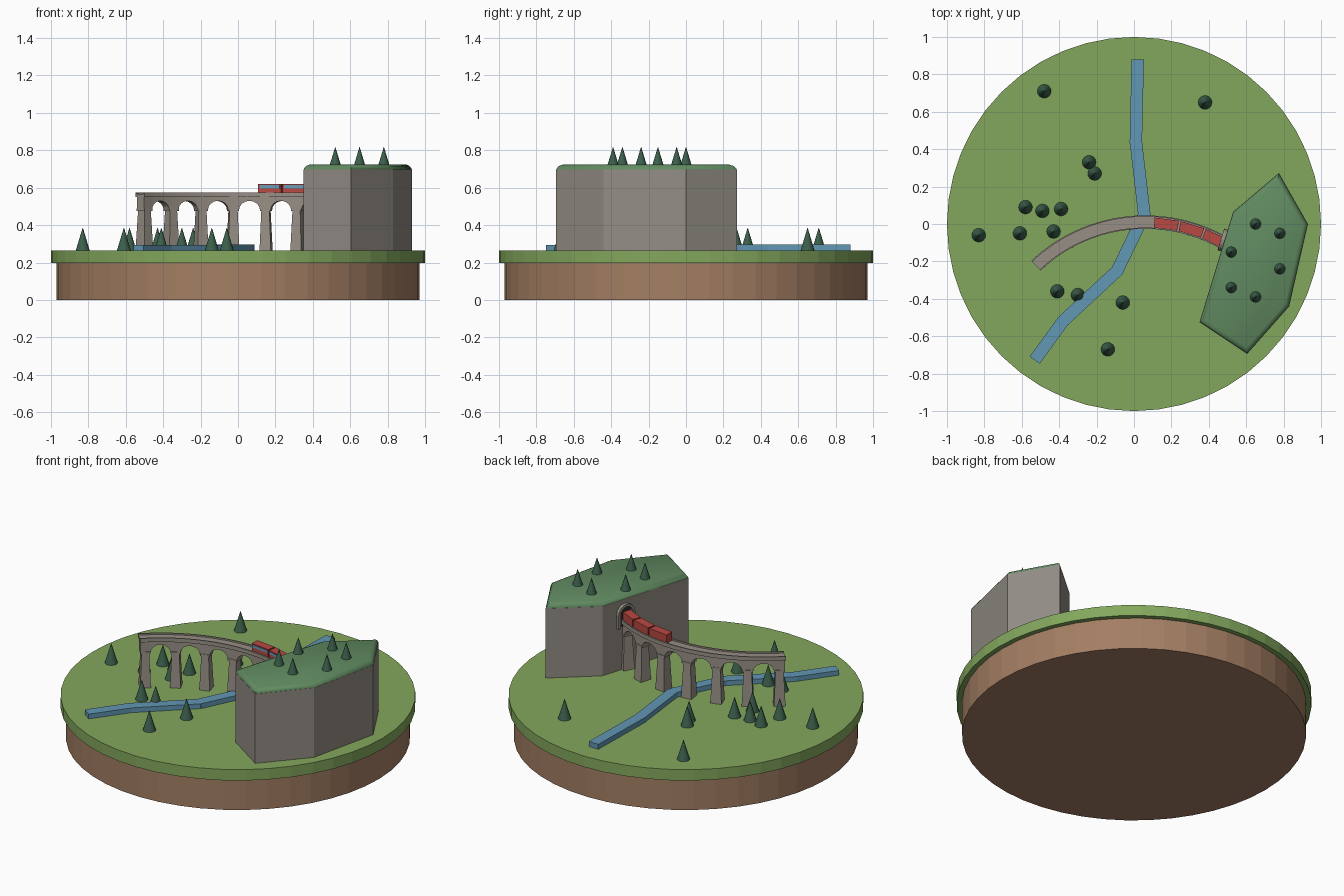
import bpy, bmesh
from math import sin, cos, pi, radians, hypot
from mathutils import Vector

cube = bpy.data.objects.get("Cube")
if cube:
    bpy.data.objects.remove(cube, do_unlink=True)


def material(name, rgb):
    m = bpy.data.materials.new(name)
    m.use_nodes = True
    m.diffuse_color = (*rgb, 1)
    bsdf = next(n for n in m.node_tree.nodes if n.type == 'BSDF_PRINCIPLED')
    bsdf.inputs["Base Color"].default_value = (*rgb, 1)
    bsdf.inputs["Roughness"].default_value = 0.9
    return m


GRASS = material("grass green", (.23, .39, .11))
EARTH = material("earth brown", (.37, .21, .125))
STONE = material("grey stone", (.31, .275, .235))
ROCK = material("rock grey", (.29, .265, .235))
MOSS = material("hilltop green", (.12, .26, .12))
PINE = material("pine green", (.045, .115, .07))
WATER = material("river blue", (.12, .31, .46))
RED = material("train red", (.48, .065, .055))
GLASS = material("window blue", (.14, .32, .46))
DARK = material("tunnel dark", (.03, .028, .026))


def build(name, verts, faces, mat, smooth=None):
    me = bpy.data.meshes.new(name)
    me.from_pydata([tuple(v) for v in verts], [], faces)
    bm = bmesh.new()
    bm.from_mesh(me)
    bmesh.ops.recalc_face_normals(bm, faces=bm.faces)
    bm.to_mesh(me)
    bm.free()
    me.materials.append(mat)
    ob = bpy.data.objects.new(name, me)
    bpy.context.collection.objects.link(ob)
    if smooth:
        bpy.ops.object.select_all(action='DESELECT')
        ob.select_set(True)
        bpy.context.view_layer.objects.active = ob
        bpy.ops.object.shade_smooth_by_angle(angle=radians(smooth))
    return ob


def loft(name, rings, mat, smooth=None):
    """Skin equal-length rings of points and cap both ends."""
    n = len(rings[0])
    verts = [p for r in rings for p in r]
    faces = [(j * n + i, j * n + (i + 1) % n, (j + 1) * n + (i + 1) % n, (j + 1) * n + i)
             for j in range(len(rings) - 1) for i in range(n)]
    faces += [tuple(range(n)), tuple(range(len(verts) - n, len(verts)))]
    return build(name, verts, faces, mat, smooth)


def circle(r, z, n, x=0, y=0):
    return [(x + r * cos(2 * pi * i / n), y + r * sin(2 * pi * i / n), z) for i in range(n)]


# Round base
loft("earth_base", [circle(.97, 0, 48), circle(.97, .2, 48)], EARTH)
GROUND = .265
loft("grass_disc", [circle(1, .197, 48), circle(1, GROUND, 48)], GRASS)

# River made of straight blocks
course = [(.02, .88), (.01, .44), (.055, .05), (-.09, -.25), (-.38, -.52), (-.525, -.72)]
for i, (a, b) in enumerate(zip(course, course[1:])):
    a, b = Vector(a), Vector(b)
    d = (b - a).normalized()
    side = Vector((-d.y, d.x)) * .033
    b = b + d * .01
    quad = [a + side, b + side, b - side, a - side]
    top = .296 - i * .0004
    loft(f"river_block_{i}", [[(p.x, p.y, z) for p in quad] for z in (.25, top)], WATER)

# Hill with mossy cap
outline = [Vector(p) for p in
           [(.775, .273), (.93, 0), (.83, -.44), (.605, -.695), (.35, -.525), (.53, .065)]]


def inset(pts, d):
    out = []
    for i, p in enumerate(pts):
        e = (p - pts[i - 1]).normalized()
        f = (pts[(i + 1) % len(pts)] - p).normalized()
        n1, n2 = Vector((e.y, -e.x)), Vector((f.y, -f.x))
        out.append(p + (n1 + n2) * d / (1 + n1.dot(n2)))
    return out


def hill_ring(d, z):
    return [(p.x, p.y, z) for p in inset(outline, d)]


loft("hill_rock", [hill_ring(0, .25), hill_ring(0, .697)], ROCK)
loft("hill_cap", [hill_ring(.001, .695), hill_ring(.003, .704), hill_ring(.012, .716),
                  hill_ring(.026, .723)], MOSS, 40)

# Curved track coordinates: s along the arc, t outward
R, CX, CY = .85, .06, -.84


def arc(s, t, z):
    return (CX + (R + t) * sin(s / R), CY + (R + t) * cos(s / R), z)


def arc_box(name, s0, s1, t0, t1, z0, z1, mat, n=1):
    rings = []
    for k in range(n + 1):
        s = s0 + (s1 - s0) * k / n
        rings.append([arc(s, t0, z0), arc(s, t1, z0), arc(s, t1, z1), arc(s, t0, z1)])
    return loft(name, rings, mat)


# Viaduct: arched wall, deck, parapets, tapered piers
SPANS = 6
START, END = -radians(41.2) * R, radians(29.6) * R
STEP = (END - START) / SPANS
SPRING = .48
underside = [(START - .03, SPRING)]
for i in range(SPANS):
    mid = START + (i + .5) * STEP
    underside += [(mid - .058 * cos(pi * k / 8), SPRING + .05 * sin(pi * k / 8)) for k in range(9)]
underside.append((END + .03, SPRING))
loft("viaduct_arches", [[arc(s, -.028, z), arc(s, .028, z), arc(s, .028, .552), arc(s, -.028, .552)]
                        for s, z in underside], STONE)
arc_box("viaduct_deck", START - .033, END + .03, -.036, .036, .55, .566, STONE, 30)
for side in (-1, 1):
    arc_box(f"parapet_{'back' if side > 0 else 'front'}", START - .033, END + .03,
            side * .029, side * .036, .565, .575, STONE, 30)

for i in range(SPANS + 1):
    s = START + i * STEP
    rings = [[arc(s - w, -d, z), arc(s + w, -d, z), arc(s + w, d, z), arc(s - w, d, z)]
             for w, d, z in [(.032, .036, .26), (.022, .026, .485)]]
    loft(f"pier_{i}", rings, STONE)
    arc_box(f"pier_collar_{i}", s - .03, s + .03, -.031, .031, .476, .488, STONE)

# Train cars with a window band on the front side
for i in range(3):
    mid = radians(7.6 + 9.25 * i) * R
    arc_box(f"train_car_{i}", mid - .064, mid + .064, -.026, .026, .567, .62, RED)
    arc_box(f"window_band_{i}", mid - .057, mid + .057, -.029, -.025, .597, .614, GLASS)

# Tunnel portal on the hill wall
along = (outline[5] - outline[4]).normalized()
out = Vector((-along.y, along.x))
foot = outline[4] + along * ((Vector((.483, -.088)) - outline[4]).dot(along))


def wall_point(u, depth, z):
    p = foot + along * u + out * depth
    return (p.x, p.y, z)


def arch_profile(w, depth):
    pts = [(-w, .53)] + [(-w * cos(pi * k / 8), .612 + w * sin(pi * k / 8)) for k in range(9)]
    return [wall_point(u, depth, z) for u, z in pts + [(w, .53)]]


big, small = .06, .044
loft("tunnel_portal", [list(q) for q in zip(arch_profile(big, -.01), arch_profile(big, .02),
                                            arch_profile(small, .02), arch_profile(small, -.01))],
     STONE)
mouth = arch_profile(small, .002)
build("tunnel_mouth", mouth, [tuple(range(len(mouth)))], DARK)

# Pine trees, placed in hundredths
ground_trees = [(-48, 71), (38, 65), (-24, 33), (-21, 27), (-58, 9), (-49, 7), (-39, 8), (-61, -5),
                (-43, -4), (-83, -6), (-41, -36), (-30, -38), (-6, -42), (-14, -67)]
hill_trees = [(65, 0), (78, -5), (52, -15), (78, -24), (52, -34), (65, -39)]
for label, spots, z in (("ground", ground_trees, GROUND), ("hill", hill_trees, .697)):
    for i, (x, y) in enumerate(spots):
        loft(f"{label}_pine_{i}", [circle(.037, z, 16, x / 100, y / 100),
                                   circle(.0008, z + .12, 16, x / 100, y / 100)], PINE, 40)
